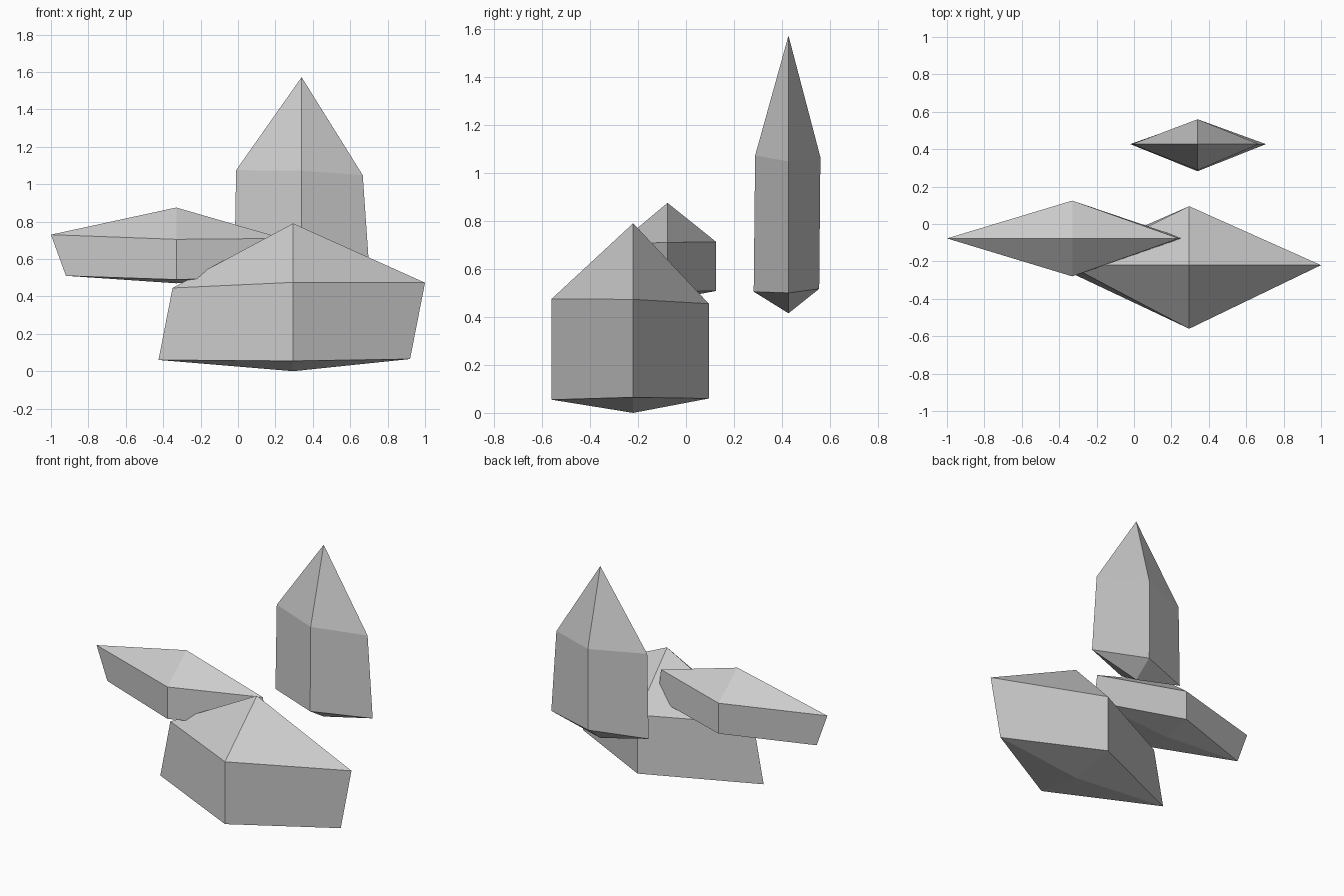
import bpy
import bmesh

if "Cube" in bpy.data.objects:
    bpy.data.objects.remove(bpy.data.objects["Cube"])


def crystal(name, centre, top, bottom, upper, lower):
    """Four-sided crystal: two diamond rings closed by a point at each end.
    Each ring is (left x, right x, front y, back y, z of left, right, front, back)."""
    cx, cy = centre
    bm = bmesh.new()

    def ring(r):
        left, right, front, back, zl, zr, zf, zb = r
        return [bm.verts.new(p) for p in
                ((left, cy, zl), (cx, front, zf), (right, cy, zr), (cx, back, zb))]

    low, up = ring(lower), ring(upper)
    tip = bm.verts.new((cx, cy, top))
    base = bm.verts.new((cx, cy, bottom))
    for i in range(4):
        j = (i + 1) % 4
        bm.faces.new((low[i], low[j], up[j], up[i]))
        bm.faces.new((up[i], up[j], tip))
        bm.faces.new((low[j], low[i], base))
    bmesh.ops.recalc_face_normals(bm, faces=bm.faces)
    mesh = bpy.data.meshes.new(name)
    bm.to_mesh(mesh)
    bm.free()
    obj = bpy.data.objects.new(name, mesh)
    bpy.context.collection.objects.link(obj)
    return obj


# Large broad crystal at the front
crystal("broad_crystal", (0.295, -0.22), 0.79, 0.0,
        (-0.35, 1.0, -0.56, 0.095, 0.445, 0.473, 0.475, 0.455),
        (-0.425, 0.92, -0.56, 0.095, 0.06, 0.065, 0.055, 0.06))

# Flat crystal on the left
crystal("flat_crystal", (-0.33, -0.077), 0.875, 0.47,
        (-1.0, 0.24, -0.28, 0.125, 0.73, 0.71, 0.705, 0.713),
        (-0.92, 0.265, -0.28, 0.125, 0.51, 0.505, 0.49, 0.508))

# Tall narrow crystal at the back
crystal("tall_crystal", (0.34, 0.427), 1.572, 0.415,
        (-0.01, 0.667, 0.288, 0.56, 1.075, 1.048, 1.072, 1.065),
        (-0.02, 0.705, 0.282, 0.555, 0.505, 0.5, 0.505, 0.517))
